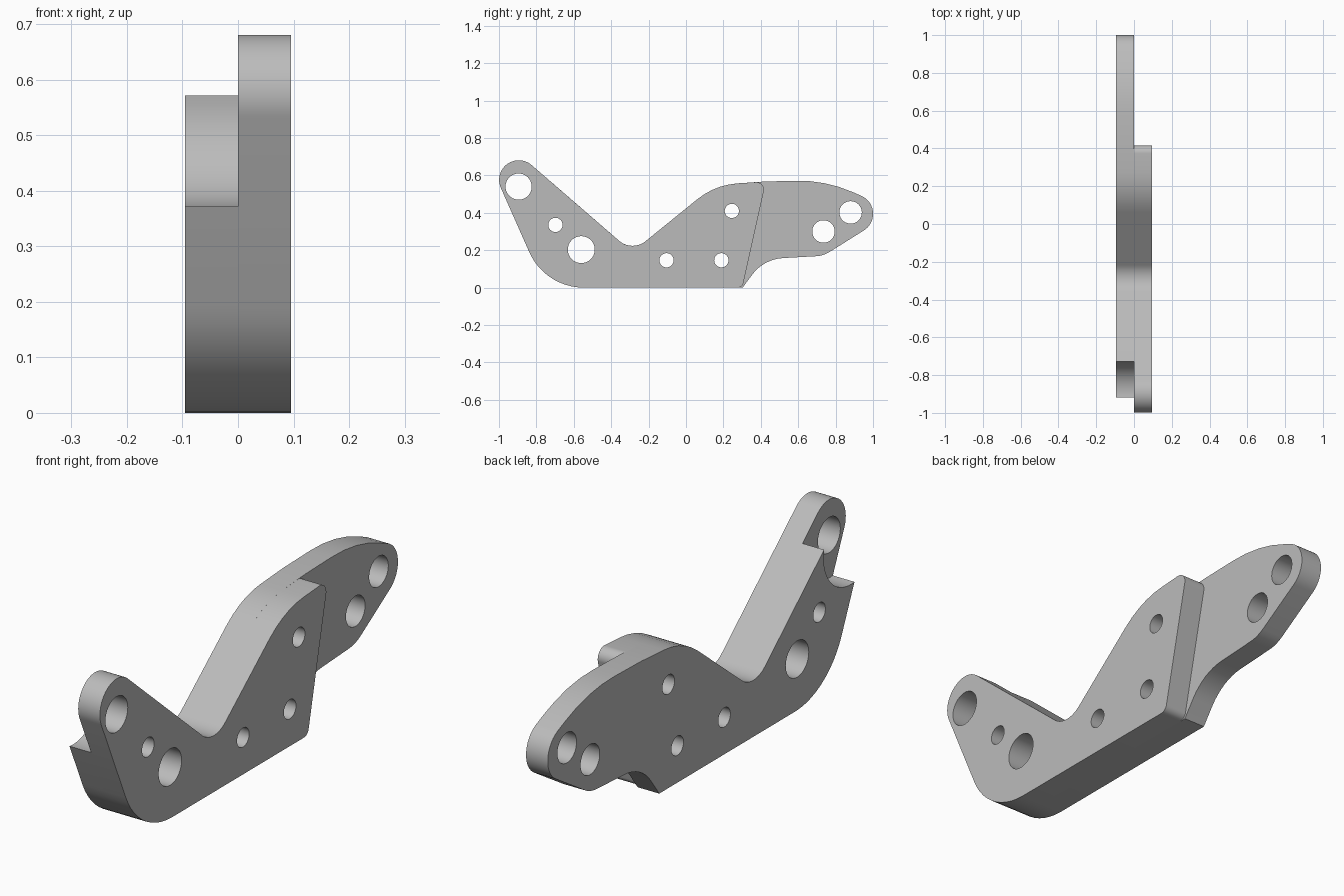
import bpy
import math
from mathutils import Matrix, Vector

cube = bpy.data.objects.get("Cube")
if cube:
    bpy.data.objects.remove(cube, do_unlink=True)

THICK = 0.095

grey = bpy.data.materials.new("plain_grey")
grey.use_nodes = True
tone = (0.5, 0.5, 0.5, 1)
grey.diffuse_color = tone
grey.node_tree.nodes["Principled BSDF"].inputs["Base Color"].default_value = tone


def arc(cy, cz, r, start, end, n):
    """Points on an arc, angles in degrees."""
    return [(cy + r * math.cos(math.radians(start + (end - start) * i / n)),
             cz + r * math.sin(math.radians(start + (end - start) * i / n)))
            for i in range(n + 1)]


def rounded(corners):
    """Closed outline from (y, z, fillet radius) corners."""
    out = []
    for i, (y, z, r) in enumerate(corners):
        p = Vector((y, z))
        if r == 0:
            out.append((y, z))
            continue
        a = (Vector(corners[i - 1][:2]) - p).normalized()
        b = (Vector(corners[(i + 1) % len(corners)][:2]) - p).normalized()
        half = a.angle(b) / 2
        centre = p + (a + b).normalized() * (r / math.sin(half))
        reach = r / math.tan(half)
        u, v = p + a * reach - centre, p + b * reach - centre
        steps = max(4, int(math.degrees(u.angle(v)) / 6))
        turn = u.angle_signed(v)
        for k in range(steps + 1):
            t = -turn * k / steps
            c, s = math.cos(t), math.sin(t)
            out.append((centre.x + u.x * c - u.y * s, centre.y + u.x * s + u.y * c))
    return out


def plate(name, outline, holes, x_mid):
    """Extruded side profile with round holes."""
    curve = bpy.data.curves.new(name, "CURVE")
    curve.dimensions = "2D"
    curve.fill_mode = "BOTH"
    curve.extrude = THICK / 2
    loops = [outline] + [arc(y, z, r, 0, 360, 40)[:-1] for y, z, r in holes]
    for pts in loops:
        spline = curve.splines.new("POLY")
        spline.points.add(len(pts) - 1)
        for sp, (y, z) in zip(spline.points, pts):
            sp.co = (y, z, 0, 1)
        spline.use_cyclic_u = True
    obj = bpy.data.objects.new(name, curve)
    bpy.context.collection.objects.link(obj)
    bpy.ops.object.select_all(action="DESELECT")
    obj.select_set(True)
    bpy.context.view_layer.objects.active = obj
    bpy.ops.object.convert(target="MESH")
    obj = bpy.context.object
    # Stand the profile upright: local x -> y, y -> z, depth -> x
    upright = Matrix(((0, 0, 1, x_mid), (1, 0, 0, 0), (0, 1, 0, 0), (0, 0, 0, 1)))
    obj.data.transform(upright)
    bpy.ops.object.mode_set(mode="EDIT")
    bpy.ops.mesh.select_all(action="SELECT")
    bpy.ops.mesh.remove_doubles(threshold=0.0001)
    bpy.ops.mesh.normals_make_consistent(inside=False)
    bpy.ops.object.mode_set(mode="OBJECT")
    obj.data.materials.clear()
    obj.data.materials.append(grey)
    bpy.ops.object.shade_smooth_by_angle(angle=math.radians(30))


# Corners and holes shared by both plates
heel = (-0.754, 0, 0.318)
valley = (-0.288, 0.19, 0.11)
shoulder = (0.155, 0.549, 0.38)
shared_holes = [(-0.56, 0.203, 0.072), (-0.698, 0.335, 0.038), (-0.104, 0.146, 0.038),
                (0.189, 0.146, 0.038), (0.245, 0.41, 0.038)]

# Plate with the raised front arm
front_corners = [heel, (0.301, 0, 0.03), (0.427, 0.567, 0.04), shoulder, valley,
                 (-1.18, 0.962, 0.105)]
plate("front_arm_plate", rounded(front_corners),
      shared_holes + [(-0.895, 0.54, 0.07)], THICK / 2)

# Plate with the long rear arm and a round notch at its front end
notch = [(y, z, 0) for y, z in arc(-0.895, 0.54, 0.17, 10.5, -97.7, 20)]
rear_corners = [heel, (0.303, 0, 0), (0.415, 0.152, 0.22), (0.735, 0.17, 0.15),
                (1.119, 0.411, 0.105), (0.745, 0.575, 0.72), (0.42, 0.567, 0),
                shoulder, valley] + notch
plate("rear_arm_plate", rounded(rear_corners),
      shared_holes + [(0.735, 0.3, 0.06), (0.88, 0.402, 0.06)], -THICK / 2)
